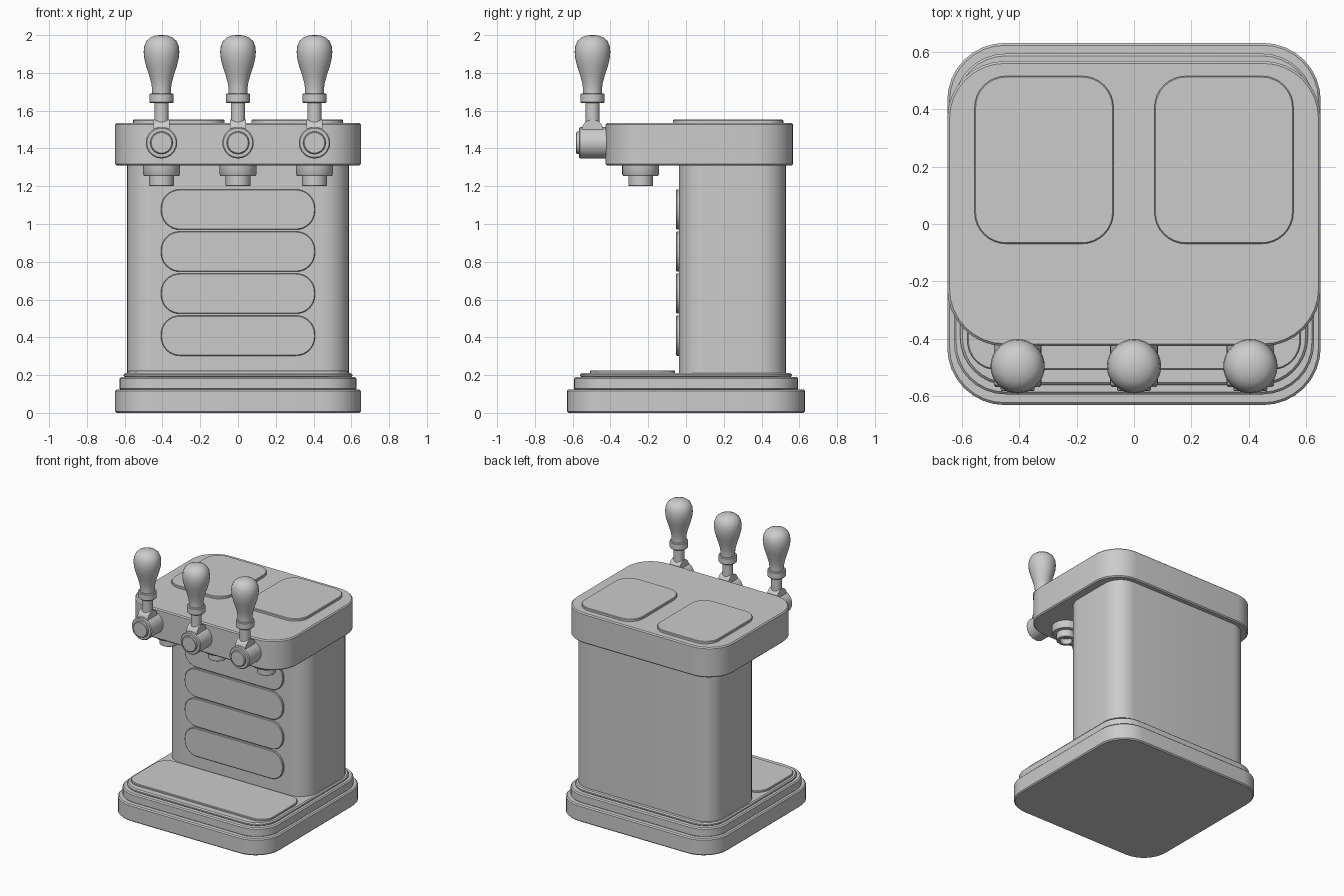
import bpy, bmesh
from math import sin, cos, pi, radians
from mathutils import Matrix, Vector

old = bpy.data.objects.get("Cube")
if old:
    bpy.data.objects.remove(old)

grey = bpy.data.materials.new("light_grey")
grey.use_nodes = True
colour = (0.6, 0.6, 0.6, 1)
grey.diffuse_color = colour
grey.node_tree.nodes["Principled BSDF"].inputs["Base Color"].default_value = colour


def build(name, rings, matrix=Matrix(), angle=35):
    """Skin a stack of equal-length rings, cap both ends, and place the object."""
    bm = bmesh.new()
    rows = [[bm.verts.new(p) for p in ring] for ring in rings]
    n = len(rows[0])
    for low, high in zip(rows, rows[1:]):
        for i in range(n):
            j = (i + 1) % n
            bm.faces.new((low[i], low[j], high[j], high[i]))
    bm.faces.new(rows[0][::-1])
    bm.faces.new(rows[-1])
    bmesh.ops.recalc_face_normals(bm, faces=bm.faces)
    bm.transform(matrix)
    mesh = bpy.data.meshes.new(name)
    bm.to_mesh(mesh)
    bm.free()
    mesh.materials.append(grey)
    obj = bpy.data.objects.new(name, mesh)
    bpy.context.collection.objects.link(obj)
    bpy.context.view_layer.objects.active = obj
    bpy.ops.object.select_all(action="DESELECT")
    obj.select_set(True)
    bpy.ops.object.shade_smooth_by_angle(angle=radians(angle))
    return obj


def outline(hx, hy, r, z, steps=8):
    """Rounded rectangle around the origin."""
    pts = []
    for k, (sx, sy) in enumerate([(1, 1), (-1, 1), (-1, -1), (1, -1)]):
        for i in range(steps + 1):
            a = (k + i / steps) * pi / 2
            pts.append((sx * (hx - r) + r * cos(a), sy * (hy - r) + r * sin(a), z))
    return pts


def slab(name, size, height, r, place, bevel=0.008, turn=Matrix()):
    """Rounded plate rising from its place, with softened rims."""
    hx, hy = size[0] / 2, size[1] / 2
    rows = [(bevel, 0), (0, bevel), (0, height - bevel), (bevel, height)]
    rings = [outline(hx - d, hy - d, r - d, z) for d, z in rows]
    return build(name, rings, Matrix.Translation(place) @ turn)


def lathe(name, profile, place, turn=Matrix(), sides=32):
    """Spin (radius, height) pairs around the local z axis."""
    rings = [[(r * cos(2 * pi * i / sides), r * sin(2 * pi * i / sides), z)
              for i in range(sides)] for r, z in profile]
    return build(name, rings, Matrix.Translation(place) @ turn)


face_front = Matrix.Rotation(pi / 2, 4, "X")
face_side = Matrix.Rotation(pi / 2, 4, "Y")

# Stepped base and drip tray
slab("base", (1.3, 1.26), 0.125, 0.2, (0, 0, 0))
slab("base_step", (1.254, 1.186), 0.07, 0.18, (0, 0, 0.12))
slab("base_top", (1.21, 1.12), 0.025, 0.165, (0, 0, 0.187))
slab("drip_tray", (1.16, 0.45), 0.017, 0.1, (0, -0.282, 0.208), 0.004)

# Column with four front panels
slab("column", (1.175, 0.567), 1.12, 0.14, (0, 0.246, 0.2), 0.002)
for i in range(4):
    slab(f"front_panel_{i + 1}", (0.816, 0.213), 0.022, 0.1,
         (0, -0.03, 0.409 + i * 0.2225), 0.004, face_front)

# Head with two lids
slab("head", (1.3, 0.992), 0.225, 0.2, (0, 0.071, 1.31))
for side, x in (("left", 0.313), ("right", -0.313)):
    slab(f"{side}_lid", (0.484, 0.584), 0.025, 0.11, (x, 0.223, 1.528), 0.004)

# Three taps: spout, valve, neck, stem and handle
spout = [(0.098, 0.12), (0.098, 0.064), (0.092, 0.055), (0.065, 0.055),
         (0.065, 0.004), (0.061, 0), (0.042, 0), (0.042, 0.04)]
valve = [(0.083, 0), (0.083, 0.145), (0.077, 0.152), (0.06, 0.152),
         (0.058, 0.164), (0.054, 0.167)]
collar = [(0.058, 0), (0.063, 0.005), (0.063, 0.047), (0.058, 0.052)]
grip = [(0.05, 1.685), (0.05, 1.715), (0.054, 1.745), (0.066, 1.79),
        (0.081, 1.835), (0.091, 1.875), (0.0945, 1.91), (0.091, 1.942),
        (0.079, 1.97), (0.058, 1.988), (0.03, 1.998), (0.008, 2.0)]
for label, x in (("right", -0.405), ("middle", 0), ("left", 0.405)):
    y = -0.495
    lathe(f"{label}_spout", spout, (x, -0.24, 1.2))
    lathe(f"{label}_valve", valve, (x, -0.415, 1.43), face_front)
    lathe(f"{label}_neck", [(0.056, -0.043), (0.056, 0.043)], (x, y, 1.498), face_side)
    lathe(f"{label}_stem", [(0.037, 0), (0.037, 0.16)], (x, y, 1.5))
    lathe(f"{label}_collar", collar, (x, y, 1.64))
    lathe(f"{label}_handle", grip, (x, y, 0))
